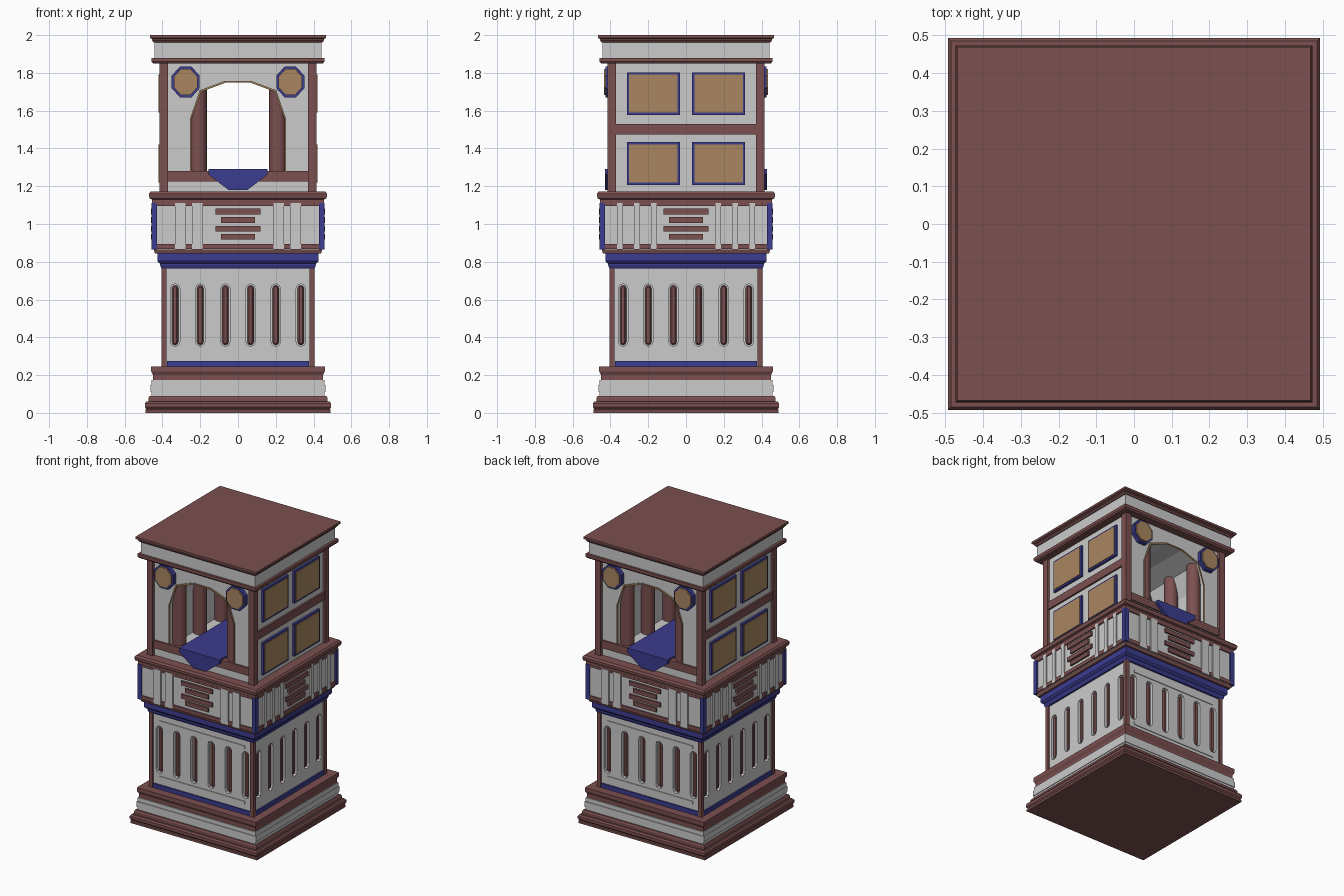
import bpy, bmesh
from math import sin, cos, pi
from mathutils import Matrix

if "Cube" in bpy.data.objects:
    bpy.data.objects.remove(bpy.data.objects["Cube"])


def material(name, rgb):
    m = bpy.data.materials.new(name)
    m.diffuse_color = (*rgb, 1)
    m.use_nodes = True
    m.node_tree.nodes["Principled BSDF"].inputs["Base Color"].default_value = m.diffuse_color
    return m


RED = material("red_brown", (0.2, 0.08, 0.08))
BLUE = material("deep_blue", (0.045, 0.045, 0.28))
TAN = material("tan", (0.4, 0.24, 0.12))
ALL, ENDS, SIDES = (0, 1, 2, 3), (0, 2), (1, 3)


def finish(name, bm, mat=None):
    bmesh.ops.recalc_face_normals(bm, faces=bm.faces[:])
    me = bpy.data.meshes.new(name)
    bm.to_mesh(me)
    bm.free()
    ob = bpy.data.objects.new(name, me)
    bpy.context.collection.objects.link(ob)
    if mat:
        me.materials.append(mat)
    return ob


def skin(bm, rings):
    """Closed solid through a stack of equal-length rings."""
    vs = [[bm.verts.new(p) for p in r] for r in rings]
    n = len(vs[0])
    for a, b in zip(vs, vs[1:]):
        for i in range(n):
            j = (i + 1) % n
            bm.faces.new((a[i], a[j], b[j], b[i]))
    bm.faces.new(vs[0])
    bm.faces.new(vs[-1])


def band(name, profile, mat=None):
    """Square moulding from (half width, z) points."""
    bm = bmesh.new()
    skin(bm, [[(-h, -h, z), (h, -h, z), (h, h, z), (-h, h, z)] for h, z in profile])
    return finish(name, bm, mat)


def relief(name, loops, d0, d1, mat=None, turns=ALL, ends=None):
    """Extrude x-z outlines from distance d0 to d1 on chosen faces of the tower."""
    bm = bmesh.new()
    for t in turns:
        rot = Matrix.Rotation(t * pi / 2, 3, 'Z')
        for k, a in enumerate(loops):
            b = ends[k] if ends else a
            skin(bm, [[rot @ Matrix.Identity(3) @ v for v in pts] for pts in
                      ([vec(x, -d0, z) for x, z in a], [vec(x, -d1, z) for x, z in b])])
    return finish(name, bm, mat)


def vec(x, y, z):
    from mathutils import Vector
    return Vector((x, y, z))


def rect(x0, x1, z0, z1):
    return [(x0, z0), (x1, z0), (x1, z1), (x0, z1)]


def capsule(x, z0, z1, r):
    lo = [(x + r * cos(pi + pi * i / 4), z0 + r + r * sin(pi + pi * i / 4)) for i in range(5)]
    hi = [(x + r * cos(pi * i / 4), z1 - r + r * sin(pi * i / 4)) for i in range(5)]
    return lo + hi


def octagon(x, z, rx, rz):
    c = cos(pi / 8)
    return [(x + rx / c * cos(pi / 8 + pi * i / 4), z + rz / c * sin(pi / 8 + pi * i / 4)) for i in range(8)]


def posts(name, inner, outer, z0, z1, mat):
    bm = bmesh.new()
    for sx in (-1, 1):
        for sy in (-1, 1):
            a, b, c, d = sx * inner, sx * outer, sy * inner, sy * outer
            skin(bm, [[(a, c, z), (b, c, z), (b, d, z), (a, d, z)] for z in (z0, z1)])
    return finish(name, bm, mat)


# Stepped base
band("base_plinth", [(.49, 0), (.49, .015), (.485, .02), (.493, .03), (.493, .05), (.485, .06),
                     (.473, .06), (.473, .08), (.468, .09)], RED)
band("base_frieze", [(.457, .09), (.457, .11), (.462, .11), (.462, .148), (.457, .148), (.457, .175)])
band("base_cap", [(.45, .175), (.45, .2), (.46, .22), (.46, .245)], RED)

# Lower body with recessed flutes
body = band("lower_body", [(.393, .245), (.393, .77)])
xs = [-.333 + .1332 * i for i in range(6)]
cut = relief("flute_cutter", [capsule(x, .352, .683, .025) for x in xs], .372, .42)
cut.hide_render = True
cut.hide_viewport = True
mod = body.modifiers.new("flutes", 'BOOLEAN')
mod.operation = 'DIFFERENCE'
mod.solver = 'EXACT'
mod.object = cut
relief("flute_inlays", [capsule(x, .356, .679, .021) for x in xs], .365, .388, RED,
       ends=[capsule(x, .366, .669, .008) for x in xs])
posts("lower_posts", .378, .405, .245, .77, RED)
relief("lower_blue_strip", [rect(-.375, .375, .245, .275)], .38, .403, BLUE)
relief("lower_thin_bars", [rect(-.33, .33, z, z + .02) for z in (.314, .702)], .385, .398, turns=ENDS)

# Blue neck moulding
band("neck_moulding", [(.405, .765), (.412, .78), (.412, .79), (.42, .795), (.427, .805), (.427, .845)], BLUE)

# Middle box with strips, dentils and stacked bars
band("middle_lower_trim", [(.44, .845), (.447, .868)], RED)
band("middle_box", [(.448, .865), (.448, 1.115)])
posts("middle_corners", .428, .458, .865, 1.11, BLUE)
relief("middle_rails", [rect(-.428, .428, .868, .894), rect(-.428, .428, 1.096, 1.112)], .44, .456, RED)
relief("front_strips", [rect(s * c - .028, s * c + .028, .865, 1.112) for s in (-1, 1) for c in (.215, .305)],
       .44, .459, turns=ENDS)
relief("side_strips", [rect(s * c - .015, s * c + .015, .865, 1.112) for s in (-1, 1) for c in (.17, .26, .35)],
       .44, .459, turns=SIDES)
relief("stacked_bars", [rect(-w, w, z - .015, z + .015) for w, z in
                        ((.12, 1.066), (.09, 1.021), (.12, .974), (.09, .932))], .44, .46, RED)
band("middle_upper_trim", [(.455, 1.11), (.455, 1.13), (.468, 1.135), (.472, 1.15), (.472, 1.16), (.462, 1.172)], RED)

# Upper body: arched passage running front to back
half = [(.245, 1.27), (.245, 1.56), (.195, 1.70), (.06, 1.75)]
arch = half + [(-x, z) for x, z in half[::-1]]
relief("upper_arch_body", [[(-.4, 1.27), (-.4, 1.86), (.4, 1.86), (.4, 1.27)] + arch], -.397, .397, turns=(0,))
relief("upper_floor", [rect(-.4, .4, 1.165, 1.27)], -.397, .397, turns=(0,))
outer = [(x + (.008 if x > 0 else -.008), z + (.008 if z > 1.6 else 0)) for x, z in arch]
relief("arch_trim", [[arch[i], arch[i + 1], outer[i + 1], outer[i]] for i in range(len(arch) - 1)],
       .39, .405, TAN, ENDS)
posts("upper_posts", .37, .415, 1.165, 1.86, RED)
relief("front_rail", [rect(-.37, .37, 1.225, 1.28)], .36, .407, RED, ENDS)
relief("side_rail", [rect(-.37, .37, 1.475, 1.53)], .38, .412, RED, SIDES)

# Columns lining the passage
bm = bmesh.new()
for x in (-.21, .21):
    for y in (-.345, -.12, .12, .345):
        bmesh.ops.create_cone(bm, cap_ends=True, segments=16, radius1=.045, radius2=.045, depth=.47,
                              matrix=Matrix.Translation((x, y, 1.485)))
for f in bm.faces:
    f.smooth = len(f.verts) == 4
finish("passage_columns", bm, RED)

# Blue trough through the passage
relief("blue_trough", [[(-.157, 1.29), (-.157, 1.262), (-.05, 1.18), (.05, 1.18), (.157, 1.262), (.157, 1.29)]],
       -.428, .428, BLUE, (0,))

# Side panels and octagon medallions, each a blue frame with a tan face
cells = [(y, z) for y in (-.173, .173) for z in (1.32, 1.69)]
relief("panel_frames", [rect(y - .14, y + .14, z - .113, z + .113) for y, z in cells], .39, .415, BLUE, SIDES)
relief("panel_faces", [rect(y - .128, y + .128, z - .101, z + .101) for y, z in cells], .39, .42, TAN, SIDES)
relief("medallion_rims", [octagon(x, 1.752, .074, .081) for x in (-.277, .277)], .39, .425, BLUE, ENDS)
relief("medallion_faces", [octagon(x, 1.752, .062, .069) for x in (-.277, .277)], .39, .434, TAN, ENDS)

# Cornice
band("cornice_lower", [(.45, 1.85), (.458, 1.86), (.458, 1.88)], RED)
band("cornice_frieze", [(.442, 1.88), (.442, 1.965)])
band("cornice_top", [(.447, 1.962), (.455, 1.972), (.455, 1.98), (.467, 1.985), (.467, 2.0)], RED)
